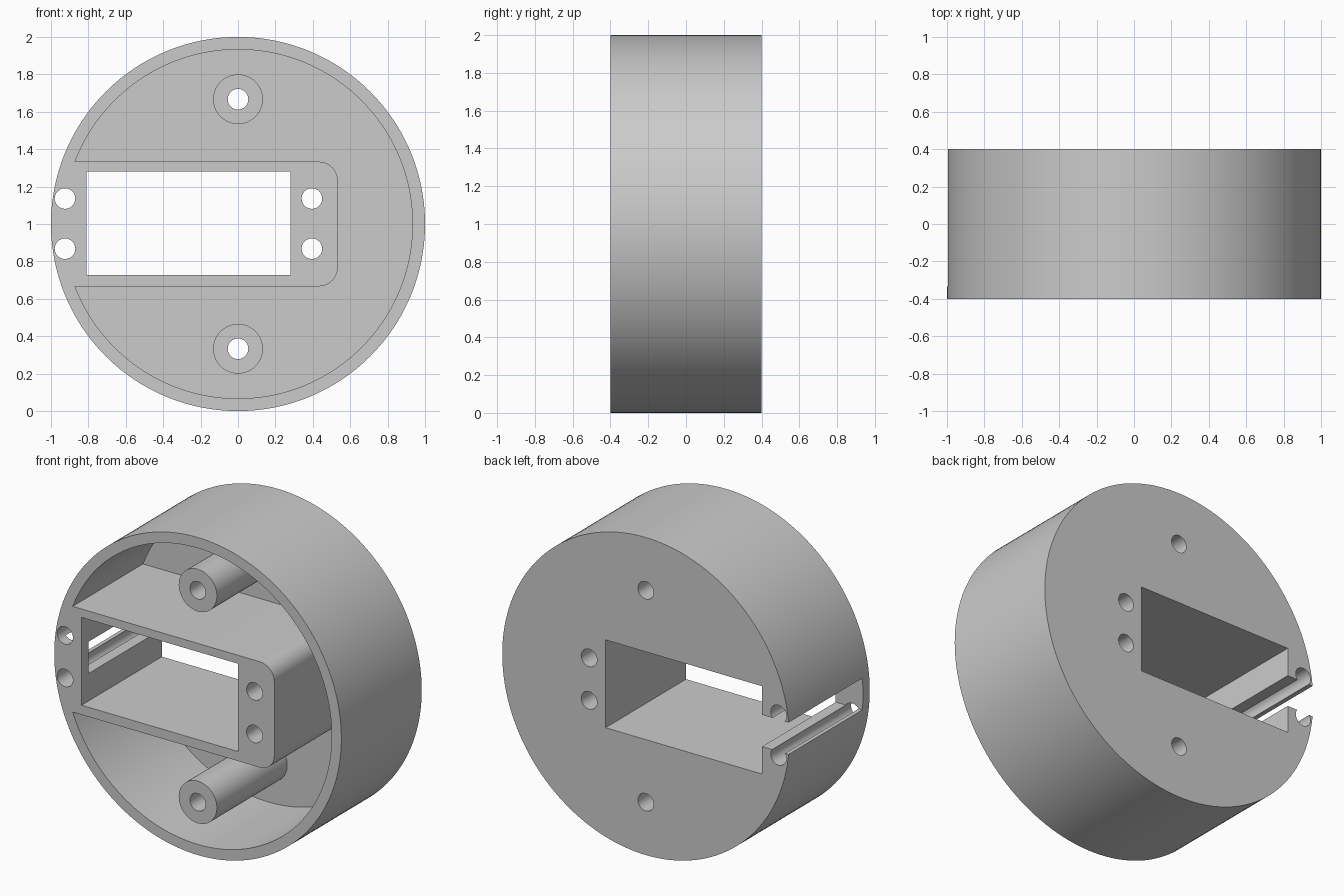
import bpy, bmesh, math

if "Cube" in bpy.data.objects:
    bpy.data.objects.remove(bpy.data.objects["Cube"])

FRONT, BACK = -0.4, 0.4
FLOOR = 0.30            # inner face of the back plate
OVER = 0.1              # cutter overshoot


def arc(cx, cz, r, a0, a1, n):
    """Points (x, z) along an arc, both ends included."""
    return [(cx + r * math.cos(a0 + (a1 - a0) * i / n),
             cz + r * math.sin(a0 + (a1 - a0) * i / n)) for i in range(n + 1)]


def circle(cx, cz, r, n):
    return arc(cx, cz, r, 0, 2 * math.pi, n)[:-1]


def rect(x0, x1, z0, z1):
    return [(x0, z0), (x1, z0), (x1, z1), (x0, z1)]


def prism(name, profile, y0, y1):
    """Extrude an x-z profile along y."""
    bm = bmesh.new()
    face = bm.faces.new([bm.verts.new((x, y0, z)) for x, z in profile])
    side = bmesh.ops.extrude_face_region(bm, geom=[face])
    bmesh.ops.translate(bm, vec=(0, y1 - y0, 0),
                        verts=[v for v in side["geom"] if isinstance(v, bmesh.types.BMVert)])
    bmesh.ops.recalc_face_normals(bm, faces=bm.faces)
    mesh = bpy.data.meshes.new(name)
    bm.to_mesh(mesh)
    bm.free()
    obj = bpy.data.objects.new(name, mesh)
    bpy.context.collection.objects.link(obj)
    return obj


def cut(target, cutter):
    """Subtract the cutter and discard it."""
    mod = target.modifiers.new("cut", "BOOLEAN")
    mod.operation, mod.solver, mod.object = "DIFFERENCE", "EXACT", cutter
    bpy.context.view_layer.objects.active = target
    bpy.ops.object.modifier_apply(modifier=mod.name)
    bpy.data.objects.remove(cutter, do_unlink=True)


# Round housing
housing = prism("housing", circle(0, 1, 1, 160), FRONT, BACK)

# C-shaped front cavity wrapping round the rounded servo pocket wall
R, H, X, F = 0.933, 0.333, 0.533, 0.1
a = math.asin(H / R)
profile = arc(0, 1, R, math.pi - a, -math.pi + a, 128)
profile += arc(X - F, 1 - H + F, F, -math.pi / 2, 0, 10)
profile += arc(X - F, 1 + H - F, F, 0, math.pi / 2, 10)
cavity = prism("cavity_cutter", profile, FRONT - OVER, FLOOR)

# Screw posts are left standing inside the cavity
POSTS = (0.333, 1.667)
for z in POSTS:
    cut(cavity, prism("post_cutter", circle(0, z, 0.133, 48), FRONT - 2 * OVER, BACK + OVER))
cut(housing, cavity)

# Rectangular through pocket
cut(housing, prism("pocket_cutter", rect(-0.81, 0.28, 0.727, 1.28), FRONT - OVER, BACK + OVER))

# Cable slot through the left wall, open at the back
cut(housing, prism("slot_cutter", rect(-1.2, -0.7, 0.9, 1.1), -0.333, BACK + OVER))

# Post holes and the four mounting holes
holes = [(0, z) for z in POSTS]
holes += [(x, z) for x in (-0.925, 0.395) for z in (0.868, 1.136)]
for x, z in holes:
    cut(housing, prism("hole_cutter", circle(x, z, 0.055, 32), FRONT - OVER, BACK + OVER))

# Single grey finish
grey = bpy.data.materials.new("grey plastic")
grey.diffuse_color = (0.6, 0.6, 0.6, 1)
grey.use_nodes = True
grey.node_tree.nodes["Principled BSDF"].inputs["Base Color"].default_value = grey.diffuse_color
housing.data.materials.clear()
housing.data.materials.append(grey)
for p in housing.data.polygons:
    p.material_index = 0

# Smooth the round walls, keep the edges sharp
bpy.ops.object.select_all(action="DESELECT")
housing.select_set(True)
bpy.context.view_layer.objects.active = housing
bpy.ops.object.shade_smooth_by_angle(angle=math.radians(30))
